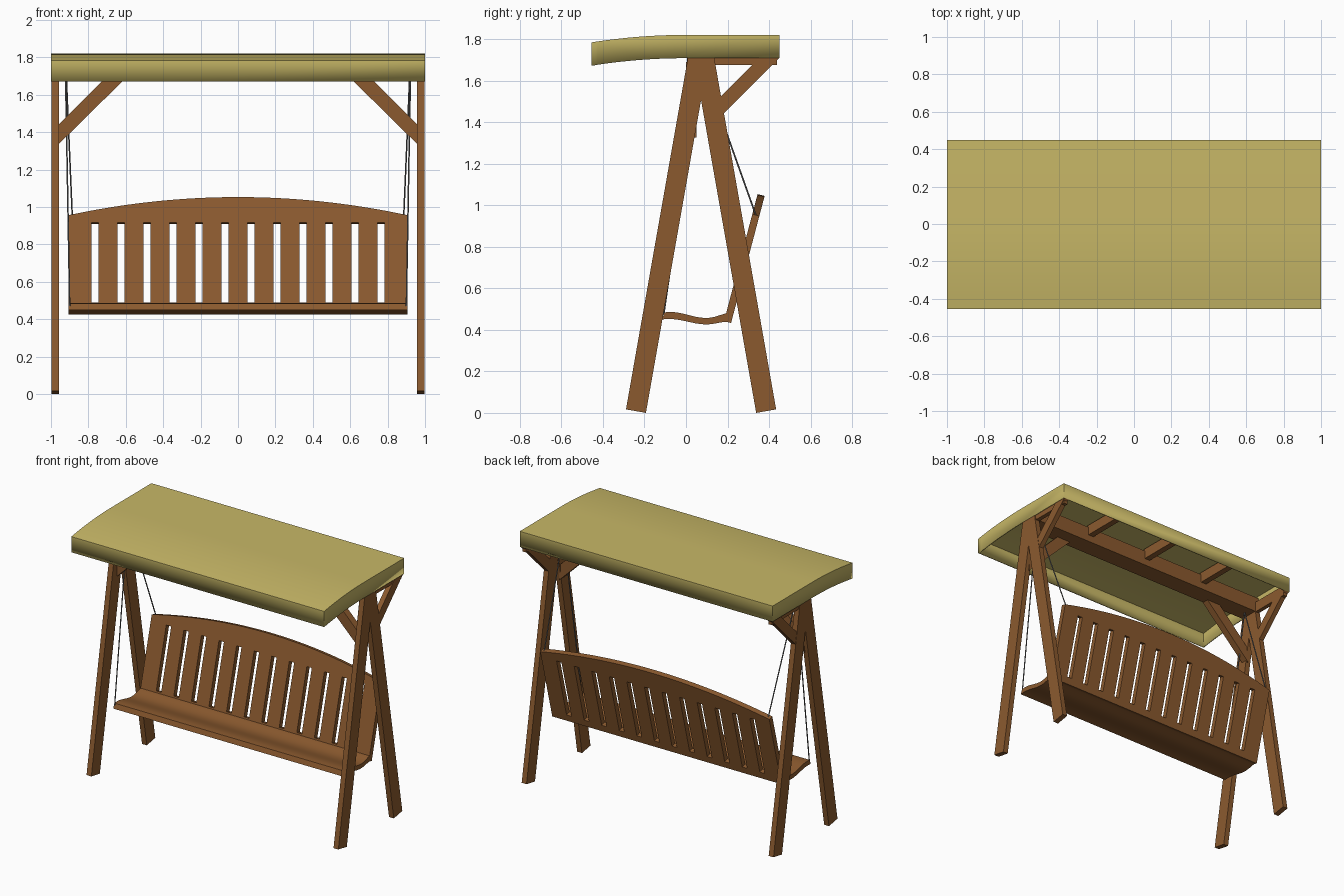
import bpy, bmesh, math
from mathutils import Vector
from mathutils.geometry import interpolate_bezier

if "Cube" in bpy.data.objects:
    bpy.data.objects.remove(bpy.data.objects["Cube"])


def material(name, rgb):
    m = bpy.data.materials.new(name)
    m.diffuse_color = (*rgb, 1)
    m.use_nodes = True
    m.node_tree.nodes["Principled BSDF"].inputs["Base Color"].default_value = m.diffuse_color
    return m


WOOD = material("brown wood", (0.258, 0.102, 0.028))
CLOTH = material("tan canvas", (0.578, 0.479, 0.136))
METAL = material("grey chain", (0.16, 0.16, 0.16))


def finish(name, bm, mat, mirror=False):
    bmesh.ops.recalc_face_normals(bm, faces=bm.faces)
    me = bpy.data.meshes.new(name)
    bm.to_mesh(me)
    bm.free()
    me.materials.append(mat)
    ob = bpy.data.objects.new(name, me)
    bpy.context.collection.objects.link(ob)
    if mirror:
        ob.modifiers.new("mirror", 'MIRROR')
    return ob


def prism(name, pts, lo, hi, mat=WOOD, mirror=False, axis='x'):
    """Extrude a profile: (y, z) along x, or (x, z) along y."""
    bm = bmesh.new()
    put = (lambda p, t: (t, p[0], p[1])) if axis == 'x' else (lambda p, t: (p[0], t, p[1]))
    a = [bm.verts.new(put(p, lo)) for p in pts]
    b = [bm.verts.new(put(p, hi)) for p in pts]
    bm.faces.new(a)
    bm.faces.new(b)
    for i in range(len(pts)):
        j = (i + 1) % len(pts)
        bm.faces.new((a[i], a[j], b[j], b[i]))
    return finish(name, bm, mat, mirror)


def rect(u0, u1, v0, v1):
    return [(u0, v0), (u1, v0), (u1, v1), (u0, v1)]


def smooth(ob):
    bpy.ops.object.select_all(action='DESELECT')
    ob.select_set(True)
    bpy.context.view_layer.objects.active = ob
    bpy.ops.object.shade_smooth_by_angle(angle=math.radians(30))


# Canopy: open-bottomed shell with a drooping front
N = 16
ys = [-0.455 + 0.455 * i / N for i in range(N + 1)] + [0.45]
top = [(y, 1.82 - 0.036 * (min(y, 0) / 0.455) ** 2) for y in ys]
canopy = prism("canopy", top + [(y, z - 0.112) for y, z in reversed(top)], -1, 1, CLOTH)
bm = bmesh.new()
bm.from_mesh(canopy.data)
bmesh.ops.delete(bm, geom=[f for f in bm.faces if f.normal.z < -0.5], context='FACES')
bm.to_mesh(canopy.data)
bm.free()
smooth(canopy)
shell = canopy.modifiers.new("shell", 'SOLIDIFY')
shell.thickness = 0.01
shell.offset = -1

# A-frame legs, meeting on the plane y = MID
MID = 0.0725
leg = [(-0.289, 0.017), (-0.193, 0), (MID, 1.506), (MID, 1.72), (0.011, 1.72)]
prism("front_leg", leg, 0.958, 0.996, mirror=True)
prism("back_leg", [(2 * MID - y, z) for y, z in leg], 0.958, 0.996, mirror=True)

# Roof frame: ridge beam, end arms, rafters
prism("ridge_beam", rect(0.005, 0.14, 1.68, 1.79), -0.985, 0.985)
prism("end_arm", rect(0.11, 0.438, 1.675, 1.75), 0.958, 0.988, mirror=True)
for i, x in enumerate((-0.5, 0, 0.5)):
    prism(f"rafter_{i + 1}", rect(0.13, 0.438, 1.73, 1.805), x - 0.022, x + 0.022)

# Diagonal braces, behind and along the beam
prism("back_brace", [(0.18, 1.44), (0.45, 1.71), (0.354, 1.71), (0.16, 1.516)],
      0.958, 0.994, mirror=True)
prism("beam_brace", [(0.97, 1.325), (0.97, 1.43), (0.71, 1.69), (0.6, 1.69)],
      0.0, 0.05, mirror=True, axis='y')


# Seat: wavy plank
def wave(*segments):
    pts = []
    for s in segments:
        pts += [tuple(p) for p in interpolate_bezier(*[Vector(q) for q in s], 9)][bool(pts):]
    return pts


upper = wave([(-0.103, 0.484), (-0.03, 0.495), (0.03, 0.457), (0.095, 0.457)],
             [(0.095, 0.457), (0.14, 0.457), (0.17, 0.476), (0.195, 0.479)])
lower = wave([(-0.116, 0.45), (-0.04, 0.462), (0.03, 0.426), (0.095, 0.426)],
             [(0.095, 0.426), (0.14, 0.426), (0.17, 0.441), (0.21, 0.439)])
smooth(prism("seat", upper + lower[::-1], -0.906, 0.906))

# Backrest: arched board with twelve slots, leaning back
cu = bpy.data.curves.new("backrest", 'CURVE')
cu.dimensions = '2D'
cu.fill_mode = 'BOTH'
cu.extrude = 0.0175


def outline(pts):
    s = cu.splines.new('POLY')
    s.points.add(len(pts) - 1)
    for p, (u, v) in zip(s.points, pts):
        p.co = (u, v, 0, 1)
    s.use_cyclic_u = True


W = 0.906
arch = [W - 2 * W * i / 32 for i in range(33)]
outline([(-W, 0), (W, 0)] + [(x, 0.633 - 0.1 * (x / W) ** 2) for x in arch])
for i in range(12):
    c = (i - 5.5) * 0.139
    outline(rect(c - 0.0195, c + 0.0195, 0.05, 0.493))
back = bpy.data.objects.new("backrest", cu)
bpy.context.collection.objects.link(back)
cu.materials.append(WOOD)
back.location = (0, 0.2, 0.437)
back.rotation_euler.x = math.radians(75.2)
bpy.ops.object.select_all(action='DESELECT')
back.select_set(True)
bpy.context.view_layer.objects.active = back
bpy.ops.object.convert(target='MESH')
smooth(bpy.context.view_layer.objects.active)


# Hanging chains from the beam to the seat and the backrest
def chain(name, a, b, r=0.004):
    a, b = Vector(a), Vector(b)
    d = b - a
    bm = bmesh.new()
    bmesh.ops.create_cone(bm, cap_ends=True, segments=8, radius1=r, radius2=r, depth=d.length)
    m = d.to_track_quat('Z', 'Y').to_matrix().to_4x4()
    m.translation = (a + b) / 2
    bm.transform(m)
    finish(name, bm, METAL, mirror=True)


chain("front_chain", (0.922, 0.07, 1.7), (0.9, -0.108, 0.47))
chain("back_chain", (0.918, 0.07, 1.7), (0.886, 0.337, 0.95))
